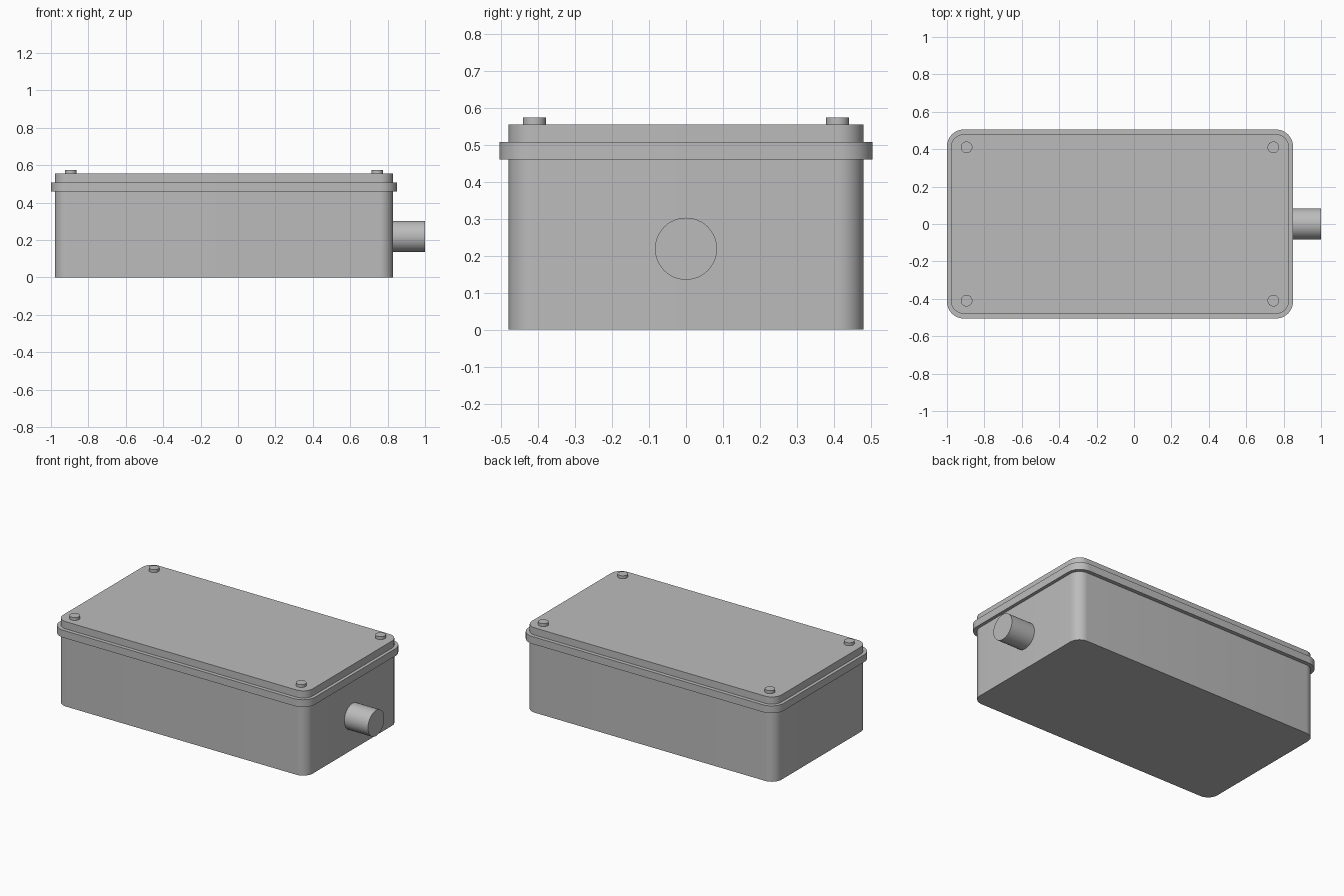
import bpy, bmesh, math
from mathutils import Matrix, Vector

cube = bpy.data.objects.get("Cube")
if cube:
    bpy.data.objects.remove(cube, do_unlink=True)

grey = bpy.data.materials.new("light grey")
grey.use_nodes = True
grey.diffuse_color = (0.5, 0.5, 0.5, 1)
grey.node_tree.nodes["Principled BSDF"].inputs["Base Color"].default_value = grey.diffuse_color

CENTER_X = -0.075


def finish(name, bm):
    """Turn a bmesh into a named, shaded object."""
    bmesh.ops.recalc_face_normals(bm, faces=bm.faces)
    mesh = bpy.data.meshes.new(name)
    bm.to_mesh(mesh)
    bm.free()
    obj = bpy.data.objects.new(name, mesh)
    bpy.context.collection.objects.link(obj)
    mesh.materials.append(grey)
    bpy.ops.object.select_all(action='DESELECT')
    obj.select_set(True)
    bpy.context.view_layer.objects.active = obj
    bpy.ops.object.shade_smooth_by_angle(angle=math.radians(30))
    return obj


def rounded_slab(name, half_x, half_y, radius, z0, z1, steps=10):
    """Extruded rectangle with rounded vertical corners."""
    bm = bmesh.new()
    ring = []
    for quarter, (sx, sy) in enumerate([(1, 1), (-1, 1), (-1, -1), (1, -1)]):
        for i in range(steps + 1):
            a = (quarter + i / steps) * math.pi / 2
            ring.append(bm.verts.new((CENTER_X + sx * (half_x - radius) + radius * math.cos(a),
                                      sy * (half_y - radius) + radius * math.sin(a), z0)))
    base = bm.faces.new(ring)
    top = bmesh.ops.extrude_face_region(bm, geom=[base], use_keep_orig=True)
    verts = [v for v in top["geom"] if isinstance(v, bmesh.types.BMVert)]
    bmesh.ops.translate(bm, vec=(0, 0, z1 - z0), verts=verts)
    return finish(name, bm)


def cylinder(name, start, end, radius, segments):
    """Capped cylinder between two points."""
    start, end = Vector(start), Vector(end)
    axis = end - start
    turn = axis.to_track_quat('Z', 'Y').to_matrix().to_4x4()
    bm = bmesh.new()
    bmesh.ops.create_cone(bm, cap_ends=True, segments=segments, radius1=radius,
                          radius2=radius, depth=axis.length,
                          matrix=Matrix.Translation((start + end) / 2) @ turn)
    return finish(name, bm)


# Enclosure: lower box, overhanging rim and raised lid
rounded_slab("box_body", 0.904, 0.48, 0.07, 0, 0.47)
rounded_slab("lid_rim", 0.925, 0.505, 0.09, 0.46, 0.508)
rounded_slab("lid_top", 0.904, 0.48, 0.07, 0.50, 0.555)

# Lid screws at the four corners
for x_name, sx in (("left", 1), ("right", -1)):
    for y_name, sy in (("front", -1), ("back", 1)):
        x, y = CENTER_X + sx * 0.82, sy * 0.41
        cylinder(f"lid_screw_{y_name}_{x_name}", (x, y, 0.54), (x, y, 0.574), 0.031, 32)

# Cable outlet on the side
cylinder("cable_outlet", (0.80, 0, 0.219), (1.0, 0, 0.219), 0.084, 48)
